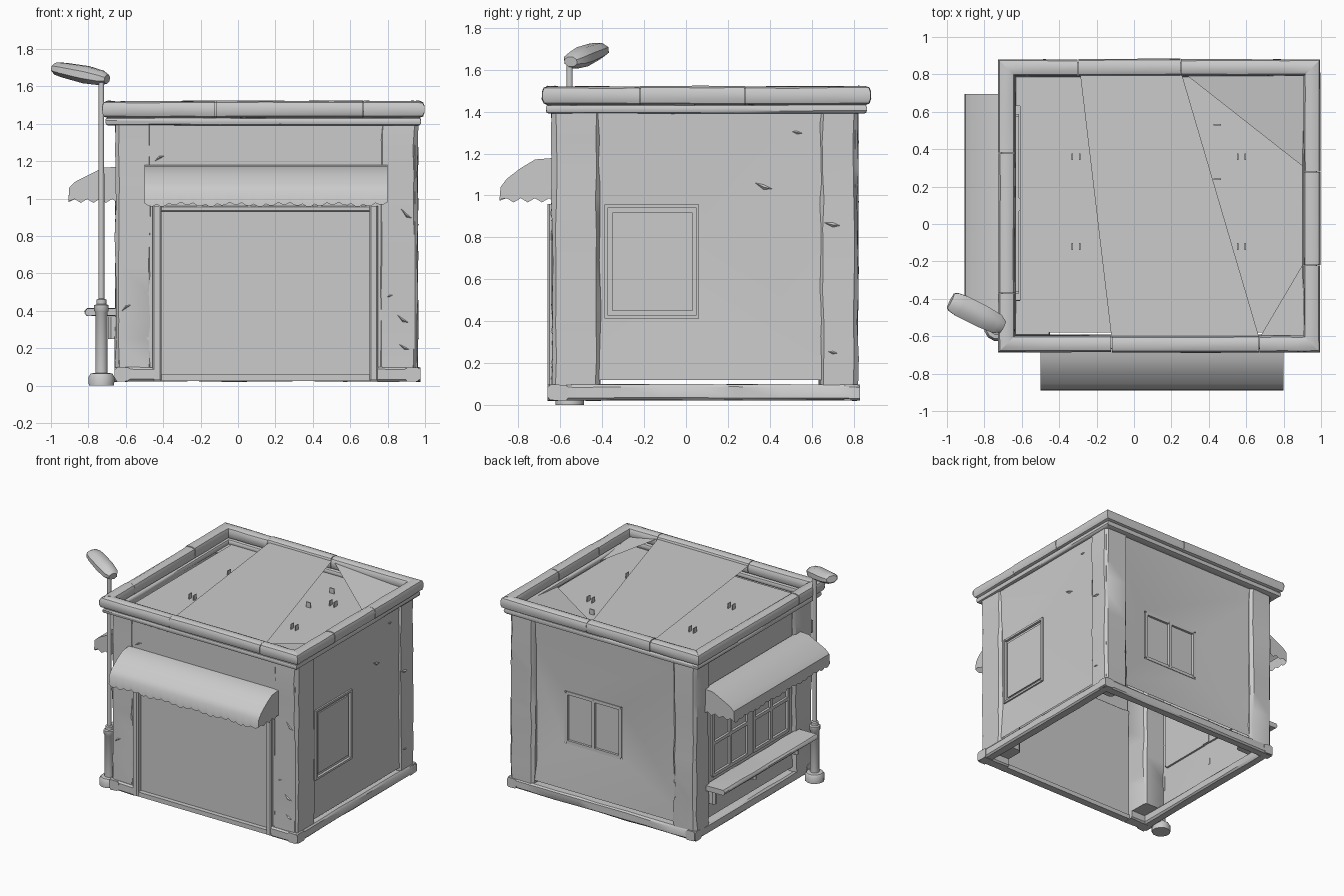
import bpy, bmesh, math, random
from mathutils import Vector, Matrix

if "Cube" in bpy.data.objects:
    bpy.data.objects.remove(bpy.data.objects["Cube"])

random.seed(4)

# Wall-relative coordinates: u along the wall, d outward distance, z up
SIDES = {
    "front": lambda u, d, z: Vector((u, -d, z)),
    "back": lambda u, d, z: Vector((u, d, z)),
    "right": lambda u, d, z: Vector((d, u, z)),
    "left": lambda u, d, z: Vector((-d, u, z)),
}


def finish(name, bm, recalc=True):
    if recalc:
        bmesh.ops.recalc_face_normals(bm, faces=bm.faces)
    me = bpy.data.meshes.new(name)
    bm.to_mesh(me)
    bm.free()
    ob = bpy.data.objects.new(name, me)
    bpy.context.collection.objects.link(ob)
    return ob


def stone(name, a, b, cuts=0, bevel=0.0, jitter=0.0, seg=1):
    """Box between two corners, long edges bevelled, cut along its length and chipped."""
    lo = Vector([min(p, q) for p, q in zip(a, b)])
    hi = Vector([max(p, q) for p, q in zip(a, b)])
    size, mid = hi - lo, (lo + hi) / 2
    ax = max(range(3), key=lambda i: size[i])
    bm = bmesh.new()
    bmesh.ops.create_cube(bm, size=1, matrix=Matrix.Translation(mid) @ Matrix.Diagonal((*size, 1)))
    if bevel:
        long_edges = [e for e in bm.edges if abs(e.verts[0].co[ax] - e.verts[1].co[ax]) > 1e-5]
        bmesh.ops.bevel(bm, geom=long_edges, offset=bevel, segments=seg, affect='EDGES', profile=0.5)
    no = Vector([float(i == ax) for i in range(3)])
    for i in range(cuts):
        t = (i + 1 + random.uniform(-.25, .25)) / (cuts + 1)
        bmesh.ops.bisect_plane(bm, geom=bm.verts[:] + bm.edges[:] + bm.faces[:],
                               plane_co=lo + no * size[ax] * t, plane_no=no)
    for v in bm.verts:
        for i in range(3):
            if i != ax and jitter:
                v.co[i] -= math.copysign(random.uniform(0, jitter), v.co[i] - mid[i])
    return finish(name, bm)


def box(name, side, u0, u1, d0, d1, z0, z1, **kw):
    f = SIDES[side]
    return stone(name, f(u0, d0, z0), f(u1, d1, z1), **kw)


def mitre(ob, side, u0, u1, d):
    """Pull beam ends back to a 45 degree corner joint."""
    k = 0 if side in ("front", "back") else 1
    for v in ob.data.vertices:
        depth = d - abs(v.co[1 - k])
        v.co[k] = min(max(v.co[k], u0 + depth), u1 - depth)


def wall(name, side, d, outer, hole, d_in):
    """Wall sheet whose facets run from its outline to the opening."""
    f, bm = SIDES[side], bmesh.new()
    ring = []
    for (u0, u1, z0, z1), dd in ((outer, d), (hole, d_in)):
        ring.append([bm.verts.new(f(u, dd, z)) for u, z in ((u0, z0), (u1, z0), (u1, z1), (u0, z1))])
    flip = side in ("back", "left")
    for i in range(4):
        j = (i + 1) % 4
        q = [ring[0][i], ring[0][j], ring[1][j], ring[1][i]]
        bm.faces.new(q[::-1] if flip else q)
    return finish(name, bm, recalc=False)


def window(name, side, u0, u1, z0, z1, d, cols, rows, w=.025):
    box(name + "_pane", side, u0, u1, d - .02, d - .012, z0, z1)
    for i in range(cols + 1):
        c = u0 + (u1 - u0) * i / cols
        box(name + "_upright", side, c - w / 2, c + w / 2, d - .02, d + .008, z0, z1)
    for i in range(rows + 1):
        c = z0 + (z1 - z0) * i / rows
        box(name + "_rail", side, u0, u1, d - .02, d + .006, c - w / 2, c + w / 2)


def awning(name, side, u0, u1, profile, n=60):
    """Cloth canopy with a scalloped hem and closed ends."""
    f, bm = SIDES[side], bmesh.new()
    rows = []
    for i in range(n + 1):
        u = u0 + (u1 - u0) * i / n
        hem = .014 * abs(math.sin(math.pi * i / 3)) + .006 * math.sin(i * .5)
        rows.append([bm.verts.new(f(u, d, z - (hem if k == len(profile) - 1 else 0)))
                     for k, (d, z) in enumerate(profile)])
    for a, b in zip(rows, rows[1:]):
        for k in range(len(profile) - 1):
            bm.faces.new((a[k], b[k], b[k + 1], a[k + 1]))
    d_in, (d_out, zb) = profile[0][0], profile[-1]
    for r in (rows[0], rows[-1]):
        u = u0 if r is rows[0] else u1
        hem = [bm.verts.new(f(u, d_out + (d_in - d_out) * t / 8, zb + (.012 if t % 2 else -.008)))
               for t in range(1, 9)]
        bm.faces.new(r + hem)
    return finish(name, bm)


def sheet(name, pts):
    bm = bmesh.new()
    bm.faces.new([bm.verts.new(p) for p in pts])
    return finish(name, bm, recalc=False)


def rings(name, stations, sides, axis=Vector((0, 0, 1)), across=Vector((1, 0, 0))):
    """Tube through (centre, half width, half height) stations."""
    other, bm, prev = axis.cross(across).normalized(), bmesh.new(), None
    for k, (c, w, h) in enumerate(stations):
        ring = [bm.verts.new(Vector(c) + across * w * math.cos(a) + other * h * math.sin(a))
                for a in [math.tau * (i + .5) / sides for i in range(sides)]]
        if prev:
            for i in range(sides):
                j = (i + 1) % sides
                bm.faces.new((prev[i], prev[j], ring[j], ring[i]))
        if k in (0, len(stations) - 1):
            bm.faces.new(ring)
        prev = ring
    return finish(name, bm)


# Open base frame of stones, with the door sill
for side, u0, u1, d in (("right", -.66, .83, .975), ("left", -.66, .83, .66), ("back", -.66, .97, .83)):
    box(side + "_base", side, u0, u1, d - .085, d, .02, .1, cuts=7, bevel=.012, jitter=.005)
for u0, u1 in ((-.66, -.45), (.745, .975)):
    box("front_base", "front", u0, u1, .56, .66, .02, .1, cuts=1, bevel=.012, jitter=.004)
box("door_sill", "front", -.45, .745, .59, .65, .025, .06)

# Wall sheets with openings
wall("front_wall", "front", .636, (-.64, .945, .03, 1.41), (-.43, .725, .035, .95), .636)
wall("back_wall", "back", .805, (-.63, .93, .12, 1.41), (.03, .525, .455, .865), .75)
wall("right_wall", "right", .95, (-.62, .81, .12, 1.41), (-.38, .055, .42, .95), .935)
wall("left_wall", "left", .635, (-.62, .81, .13, 1.41), (-.37, .585, .43, .95), .63)

# Rough corner pillars
for x0, x1 in ((-.66, -.45), (.745, .965)):
    for y0, y1 in ((-.645, -.405), (.63, .825)):
        stone("corner_pillar", (x0, y0, .085), (x1, y1, 1.395), cuts=8, bevel=.02, jitter=.01)

# Mitred cornice: rounded upper stones split on each side, narrow course beneath
SPLITS = {"front": (-.73, -.12, .67, 1.0), "back": (-.73, -.3, .25, 1.0),
          "right": (-.69, -.22, .28, .885), "left": (-.69, -.37, .38, .885)}
OUT = {"front": .69, "back": .885, "right": 1.0, "left": .73}
for side, cuts in SPLITS.items():
    d, a, b = OUT[side], cuts[0], cuts[-1]
    for u0, u1 in zip(cuts, cuts[1:]):
        o = random.uniform(0, .005)
        ob = box(side + "_cornice_stone", side, u0 + .002, u1 - .002, d - .095, d - o, 1.43, 1.525 - o,
                 cuts=2, bevel=.028, jitter=.004, seg=2)
        mitre(ob, side, a, b, d)
    ob = box(side + "_cornice_course", side, a + .02, b - .02, d - .1, d - .02,
             1.39, 1.435, cuts=4, bevel=.014, jitter=.004, seg=2)
    mitre(ob, side, a, b, d)

# Roof deck, raised diagonal panel and slanted corner pieces
sheet("roof_deck", [(-.61, -.58, 1.4), (.9, -.58, 1.4), (.9, .81, 1.4), (-.61, .81, 1.4)])
sheet("roof_panel", [(-.12, -.61, 1.5), (.67, -.61, 1.5), (.25, .82, 1.5), (-.29, .82, 1.5)])
sheet("roof_corner", [(.25, .82, 1.5), (.9, .31, 1.41), (.92, .82, 1.45)])
sheet("roof_corner", [(.67, -.61, 1.5), (.92, -.6, 1.45), (.9, -.22, 1.41)])
for x, y in ((-.31, .36), (-.31, -.12), (.575, .36), (.575, -.12)):
    for s in (-.02, .02):
        stone("roof_vent", (x + s - .003, y - .018, 1.4), (x + s + .003, y + .018, 1.44))
for y in (.24, .53):
    stone("roof_vent", (.425, y - .004, 1.4), (.465, y + .004, 1.44))

# Garage door and frame
box("garage_door", "front", -.42, .715, .6, .615, .03, .94)
for u in (-.433, .725):
    box("door_post", "front", u - .023, u + .023, .6, .66, .03, .96, bevel=.008)
box("door_header", "front", -.455, .748, .6, .65, .93, .96, bevel=.006)

# Windows
window("back_window", "back", .043, .512, .468, .852, .748, 2, 1)
for u in (-.38, .055):
    box("side_window_upright", "right", u - .008, u + .008, .92, .95, .415, .955)
for z in (.42, .95):
    box("side_window_rail", "right", -.388, .063, .92, .948, z - .008, z + .008)
box("side_window_board", "right", -.38, .055, .918, .928, .42, .95)
box("side_window_panel", "right", -.35, .03, .92, .938, .45, .92)
window("left_window_a", "left", .14, .575, .44, .94, .635, 2, 2)
window("left_window_b", "left", -.36, .07, .44, .94, .635, 2, 2)
box("window_mullion", "left", .07, .14, .61, .64, .43, .95)

# Serving shelf and brackets
box("serving_shelf", "left", -.47, .69, .63, .82, .37, .415, cuts=5, bevel=.012, jitter=.005)
for y in (-.4, .12, .62):
    box("shelf_bracket", "left", y - .02, y + .02, .63, .695, .25, .37, bevel=.015)

# Scalloped awnings
awning("front_awning", "front", -.5, .8,
       [(.62, 1.18), (.72, 1.172), (.79, 1.13), (.855, 1.08), (.885, 1.04), (.89, .975)])
awning("left_awning", "left", -.49, .695,
       [(.64, 1.17), (.72, 1.165), (.79, 1.13), (.87, 1.09), (.902, 1.06), (.907, .985)], n=54)

# Cracks and chips on the walls
for side, u, z, d, tilt in (("front", -.42, 1.22, .638, -.03), ("front", .9, .91, .643, .05),
                            ("front", .81, .48, .64, -.02), ("front", .88, .35, .64, .04),
                            ("front", .89, .2, .64, .03), ("front", -.6, .42, .64, -.04),
                            ("right", .37, 1.04, .948, .02), ("right", .7, .86, .962, .01),
                            ("right", .53, 1.3, .948, .01), ("right", .7, .25, .962, .01)):
    f, bm = SIDES[side], bmesh.new()
    base = [bm.verts.new(f(u + a, d - .006, z + b)) for a, b in
            ((-.04, tilt), (0, -.012), (.04, -tilt * .4), (0, .012))]
    tip = bm.verts.new(f(u, d + .006, z))
    for i in range(4):
        bm.faces.new((base[i], base[(i + 1) % 4], tip))
    finish("wall_chip", bm)

# Street lamp: foot, sleeve, pole and tilted head
rings("lamp_pole", [((-.73, -.555, z), r, r) for z, r in (
    (0, .07), (.045, .072), (.065, .06), (.068, .033), (.39, .033), (.40, .04), (.43, .04),
    (.435, .027), (.46, .027), (.465, .016), (1.63, .015))], 12)
A, B = Vector((-.70, -.55, 1.638)), Vector((-.98, -.41, 1.698))
axis = (B - A).normalized()
across = axis.cross(Vector((0, 0, 1))).normalized()
rings("lamp_head", [(A.lerp(B, t), w, h) for t, w, h in (
    (0, .035, .026), (.12, .058, .042), (.4, .066, .05), (.8, .066, .042),
    (.95, .058, .036), (1, .046, .026))], 8, axis, across)

# Smooth shading with sharp creases kept
bpy.ops.object.select_all(action='SELECT')
bpy.context.view_layer.objects.active = bpy.context.selected_objects[0]
bpy.ops.object.shade_smooth_by_angle(angle=math.radians(35))
